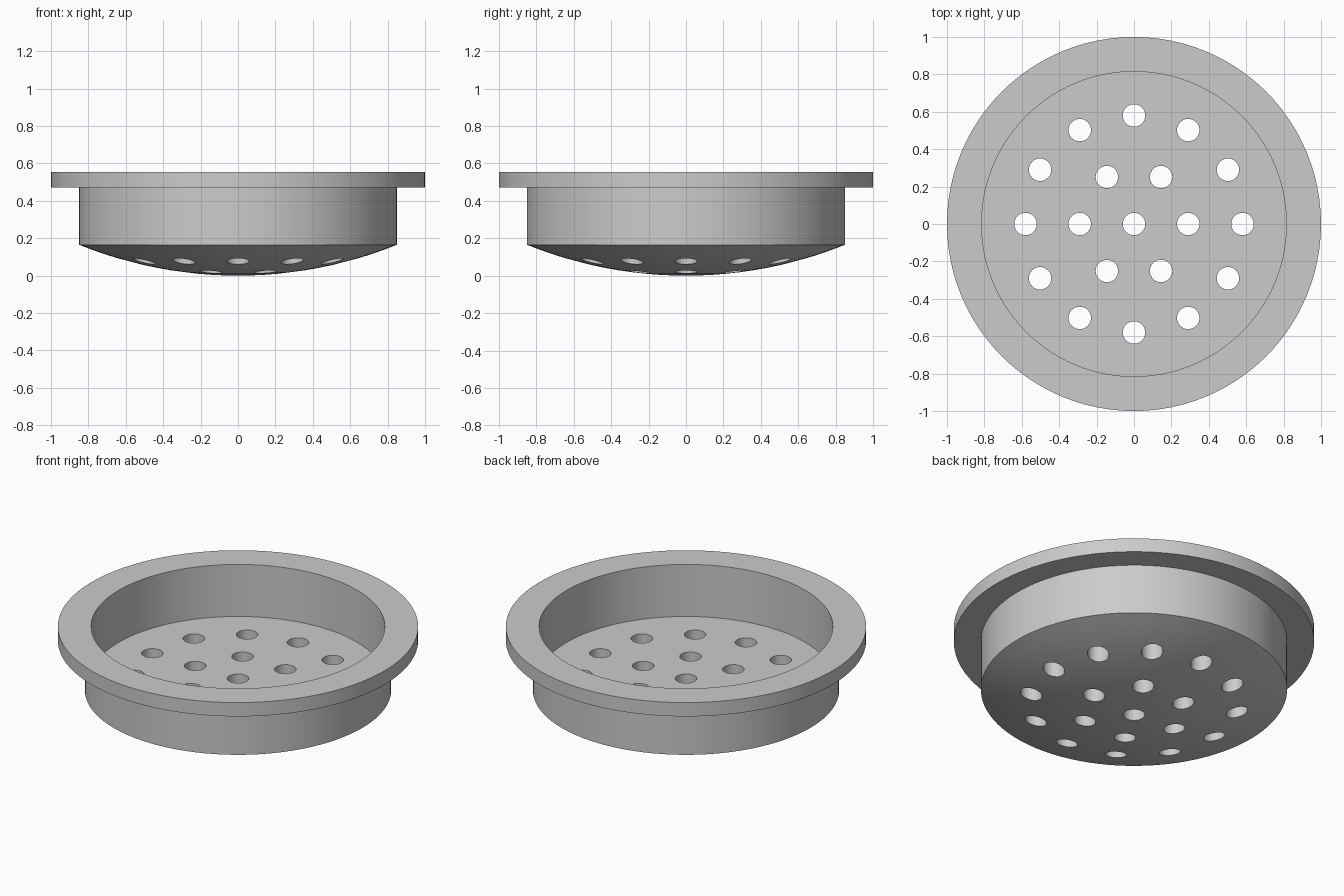
import bpy
import bmesh
from math import sin, cos, pi, sqrt

if "Cube" in bpy.data.objects:
    bpy.data.objects.remove(bpy.data.objects["Cube"], do_unlink=True)

SEGMENTS = 96
WALL_R, INNER_R, FLANGE_R = 0.85, 0.815, 1.0
DOME_Z, FLOOR_Z, FLANGE_Z, TOP_Z = 0.165, 0.236, 0.47, 0.555
HOLE_R, RING_STEP = 0.06, 0.29

grey = bpy.data.materials.new("plain grey")
grey.use_nodes = True
colour = (0.6, 0.6, 0.6, 1)
grey.diffuse_color = colour
grey.node_tree.nodes["Principled BSDF"].inputs["Base Color"].default_value = colour


def finish(bm, name):
    bmesh.ops.recalc_face_normals(bm, faces=bm.faces)
    mesh = bpy.data.meshes.new(name)
    bm.to_mesh(mesh)
    bm.free()
    mesh.materials.append(grey)
    obj = bpy.data.objects.new(name, mesh)
    bpy.context.collection.objects.link(obj)
    return obj


def lathe(name, profile):
    """Spin an (r, z) profile around the z axis."""
    bm = bmesh.new()
    verts = [bm.verts.new((r, 0, z)) for r, z in profile]
    edges = [bm.edges.new(pair) for pair in zip(verts, verts[1:])]
    bmesh.ops.spin(bm, geom=verts + edges, axis=(0, 0, 1), cent=(0, 0, 0),
                   angle=2 * pi, steps=SEGMENTS)
    bmesh.ops.remove_doubles(bm, verts=bm.verts, dist=0.0001)
    return finish(bm, name)


# Strainer cup: shallow spherical underside, straight wall, flange, flat floor
sphere_r = (WALL_R ** 2 + DOME_Z ** 2) / (2 * DOME_Z)
dome = []
for i in range(13):
    r = WALL_R * i / 12
    dome.append((r, sphere_r - sqrt(sphere_r ** 2 - r ** 2)))
cup = lathe("strainer_cup", dome + [
    (WALL_R, FLANGE_Z), (FLANGE_R, FLANGE_Z), (FLANGE_R, TOP_Z),
    (INNER_R, TOP_Z), (INNER_R, FLOOR_Z), (0, FLOOR_Z)])

# Drain holes: centre, ring of six, ring of twelve
spots = [(0, 0)]
for ring, count in ((1, 6), (2, 12)):
    for i in range(count):
        a = 2 * pi * i / count
        spots.append((ring * RING_STEP * cos(a), ring * RING_STEP * sin(a)))
bm = bmesh.new()
for x, y in spots:
    made = bmesh.ops.create_cone(bm, cap_ends=True, segments=32,
                                 radius1=HOLE_R, radius2=HOLE_R, depth=0.6)
    bmesh.ops.translate(bm, verts=made["verts"], vec=(x, y, 0.1))
cutter = finish(bm, "hole_cutter")

bpy.context.view_layer.objects.active = cup
cut = cup.modifiers.new("holes", 'BOOLEAN')
cut.operation = 'DIFFERENCE'
cut.solver = 'EXACT'
cut.object = cutter
bpy.ops.object.modifier_apply(modifier=cut.name)
bpy.data.objects.remove(cutter, do_unlink=True)

# Smooth round surfaces, crisp rims
bpy.ops.object.select_all(action='DESELECT')
cup.select_set(True)
bpy.ops.object.shade_smooth_by_angle(angle=0.5)
